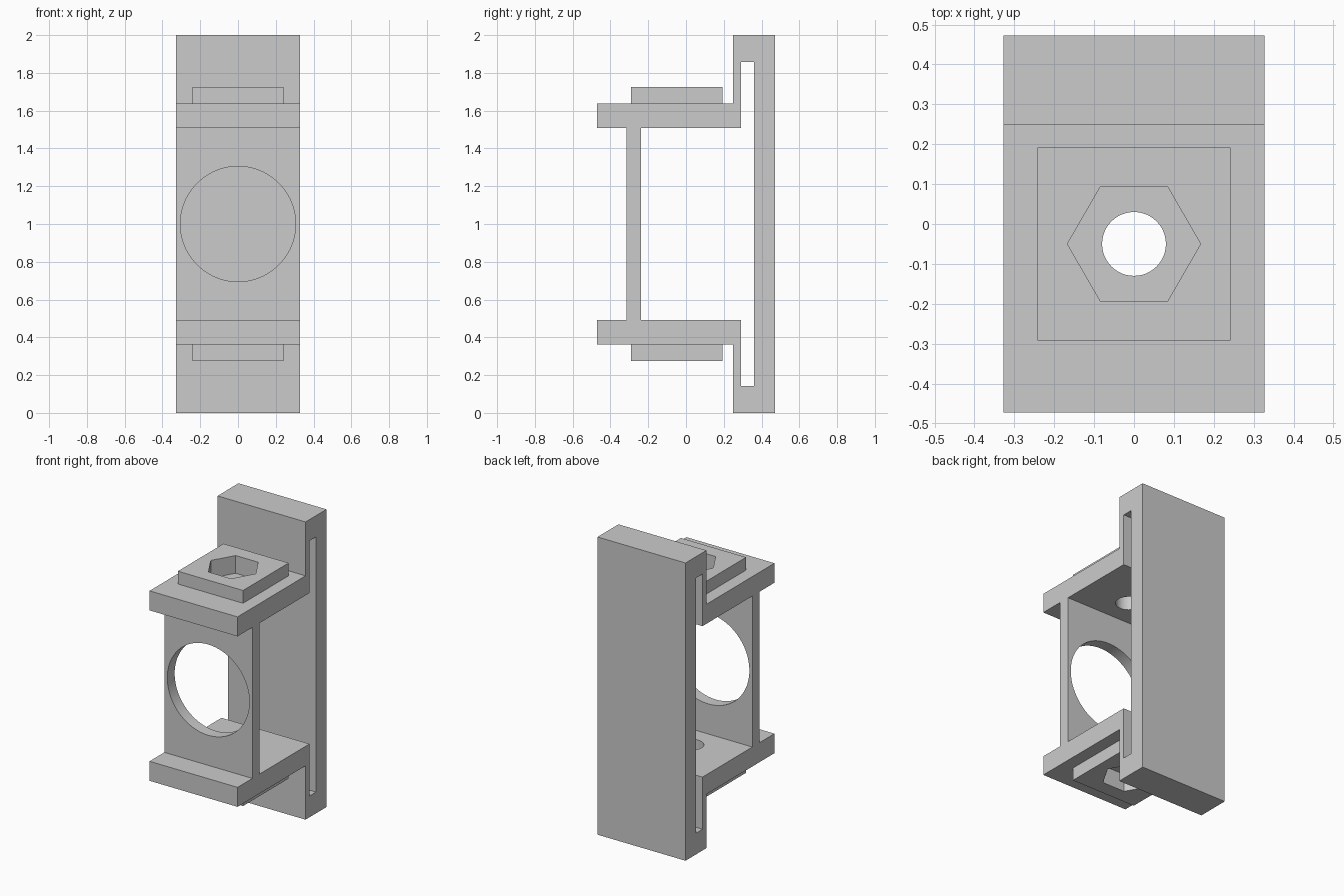
import bpy, bmesh, math
from mathutils import Matrix, Vector

if "Cube" in bpy.data.objects:
    bpy.data.objects.remove(bpy.data.objects["Cube"])


def prism(name, pts, a, b, axis):
    """Extrude a 2D outline from a to b: 'x' takes (y,z), 'y' takes (x,z), 'z' takes (x,y)."""
    place = {'x': lambda p, t: (t, p[0], p[1]),
             'y': lambda p, t: (p[0], t, p[1]),
             'z': lambda p, t: (p[0], p[1], t)}[axis]
    bm = bmesh.new()
    face = bm.faces.new([bm.verts.new(place(p, a)) for p in pts])
    out = bmesh.ops.extrude_face_region(bm, geom=[face])
    move = Vector(place((0, 0), b - a))
    bmesh.ops.translate(bm, vec=move,
                        verts=[v for v in out['geom'] if isinstance(v, bmesh.types.BMVert)])
    bmesh.ops.recalc_face_normals(bm, faces=bm.faces)
    mesh = bpy.data.meshes.new(name)
    bm.to_mesh(mesh)
    bm.free()
    ob = bpy.data.objects.new(name, mesh)
    bpy.context.collection.objects.link(ob)
    return ob


def ring(r, n, cx, cy):
    return [(cx + r * math.cos(2 * math.pi * i / n),
             cy + r * math.sin(2 * math.pi * i / n)) for i in range(n)]


def mirrored(half):
    """Complete an outline that is symmetric about z = 1."""
    return half + [(y, 2 - z) for y, z in reversed(half)]


def combine(target, tool, operation):
    mod = target.modifiers.new(tool.name, 'BOOLEAN')
    mod.operation, mod.object, mod.solver = operation, tool, 'EXACT'
    bpy.context.view_layer.objects.active = target
    bpy.ops.object.modifier_apply(modifier=mod.name)
    bpy.data.objects.remove(tool, do_unlink=True)


W = 0.327      # half width
HY = -0.05     # y of the bolt axis

# Bracket body: side outline with the two flanges and the tall back plate
bracket = prism("bracket", mirrored([(-.315, 1.507), (-.472, 1.507), (-.472, 1.638),
                                     (.25, 1.638), (.25, 2), (.472, 2)]), -W, W, 'x')

# Inner opening with the two narrow slots beside the back plate
opening = prism("opening", mirrored([(-.237, 1.507), (.292, 1.507),
                                     (.292, 1.857), (.36, 1.857)]), -W - .1, W + .1, 'x')
combine(bracket, opening, 'DIFFERENCE')

# Raised square pads with hexagonal nut pockets, above and below
square = [(-.242, HY - .242), (.242, HY - .242), (.242, HY + .242), (-.242, HY + .242)]
for s in (1, -1):
    pad = prism("pad", square, 1 + s * .58, 1 + s * .724, 'z')
    combine(bracket, pad, 'UNION')
    pocket = prism("nut_pocket", ring(.167, 6, 0, HY), 1 + s * .605, 1 + s * .8, 'z')
    combine(bracket, pocket, 'DIFFERENCE')

# Bolt hole through both flanges, and round window in the front web
combine(bracket, prism("bolt_hole", ring(.08, 48, 0, HY), .1, 1.9, 'z'), 'DIFFERENCE')
combine(bracket, prism("window", ring(.305, 96, 0, 1), -.4, -.1, 'y'), 'DIFFERENCE')

# Smooth the round walls, keep the edges sharp
bracket.select_set(True)
bpy.context.view_layer.objects.active = bracket
bpy.ops.object.shade_smooth_by_angle(angle=math.radians(30))
